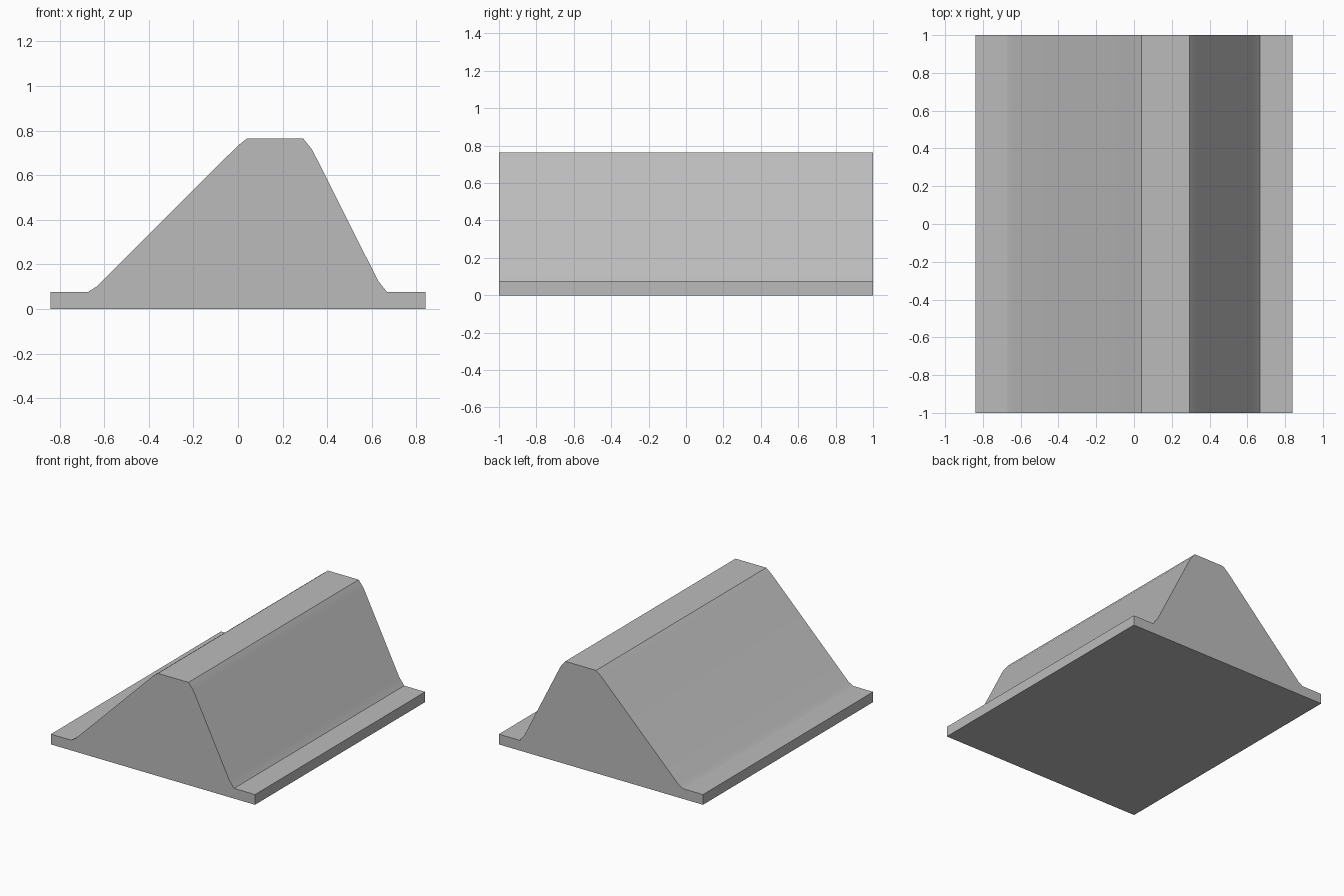
import bpy
import bmesh
import math

# Remove the default cube
cube = bpy.data.objects.get("Cube")
if cube:
    bpy.data.objects.remove(cube, do_unlink=True)

# Plain grey material
grey = bpy.data.materials.new("plain_grey")
grey.use_nodes = True
colour = (0.5, 0.5, 0.5, 1)
grey.diffuse_color = colour
grey.node_tree.nodes["Principled BSDF"].inputs["Base Color"].default_value = colour

# Cross-section: base slab, gentle left slope, flat crest, steep right slope
profile = [
    (-0.84, 0), (0.84, 0), (0.84, 0.076), (0.668, 0.076),
    (0.628, 0.127), (0.333, 0.714), (0.293, 0.764), (0.04, 0.764),
    (0, 0.733), (-0.635, 0.1), (-0.673, 0.076), (-0.84, 0.076),
]

# Extrude the cross-section from front to back
bm = bmesh.new()
front = bm.faces.new([bm.verts.new((x, -1, z)) for x, z in profile])
swept = bmesh.ops.extrude_face_region(bm, geom=[front], use_keep_orig=True)
moved = [v for v in swept["geom"] if isinstance(v, bmesh.types.BMVert)]
bmesh.ops.translate(bm, verts=moved, vec=(0, 2, 0))
bmesh.ops.recalc_face_normals(bm, faces=bm.faces)

mesh = bpy.data.meshes.new("embankment")
bm.to_mesh(mesh)
bm.free()
mesh.materials.append(grey)
embankment = bpy.data.objects.new("embankment", mesh)
bpy.context.collection.objects.link(embankment)

# Soften the slope transitions, keep the ledges crisp
bpy.ops.object.select_all(action="DESELECT")
embankment.select_set(True)
bpy.context.view_layer.objects.active = embankment
bpy.ops.object.shade_smooth_by_angle(angle=math.radians(30))
